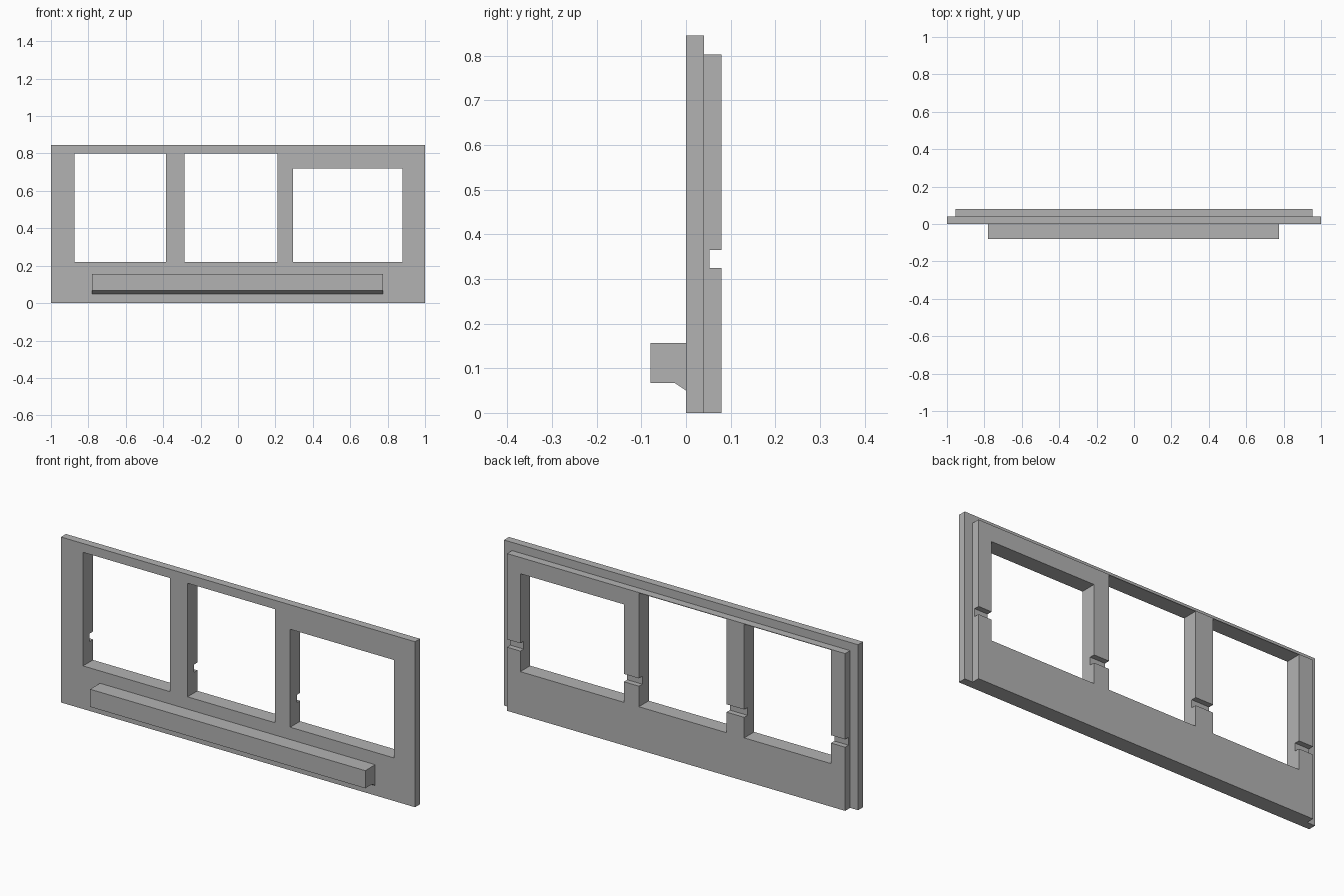
import bpy
import bmesh

if "Cube" in bpy.data.objects:
    bpy.data.objects.remove(bpy.data.objects["Cube"])

grey = bpy.data.materials.new("plain grey")
grey.diffuse_color = (0.45, 0.45, 0.45, 1)
grey.use_nodes = True
grey.node_tree.nodes["Principled BSDF"].inputs["Base Color"].default_value = grey.diffuse_color


def prism(name, profile, x0, x1):
    """Extrude a (y, z) profile along x."""
    bm = bmesh.new()
    face = bm.faces.new([bm.verts.new((x0, y, z)) for y, z in profile])
    ext = bmesh.ops.extrude_face_region(bm, geom=[face])["geom"]
    moved = [v for v in ext if isinstance(v, bmesh.types.BMVert)]
    bmesh.ops.translate(bm, verts=moved, vec=(x1 - x0, 0, 0))
    bmesh.ops.recalc_face_normals(bm, faces=bm.faces)
    mesh = bpy.data.meshes.new(name)
    bm.to_mesh(mesh)
    bm.free()
    mesh.materials.append(grey)
    obj = bpy.data.objects.new(name, mesh)
    bpy.context.collection.objects.link(obj)
    return obj


def box(name, x0, x1, y0, y1, z0, z1):
    return prism(name, [(y0, z0), (y1, z0), (y1, z1), (y0, z1)], x0, x1)


def combine(target, tool, operation):
    """Apply a boolean and discard the tool object."""
    mod = target.modifiers.new(operation.lower(), 'BOOLEAN')
    mod.operation, mod.solver, mod.object = operation, 'EXACT', tool
    bpy.context.view_layer.objects.active = target
    bpy.ops.object.modifier_apply(modifier=mod.name)
    bpy.data.objects.remove(tool)


# Front plate with a smaller stepped plate behind it
panel = box("window_panel", -1, 1, 0, 0.04, 0, 0.845)
combine(panel, box("back_plate", -0.955, 0.955, 0.02, 0.08, 0, 0.803), 'UNION')

# Three window openings: x start, x end, top
for x0, x1, top in [(-0.875, -0.385, 0.8), (-0.285, 0.21, 0.8), (0.295, 0.88, 0.72)]:
    combine(panel, box("opening", x0, x1, -0.1, 0.2, 0.22, top), 'DIFFERENCE')

# Horizontal groove across the back of the uprights
combine(panel, box("groove", -1.1, 1.1, 0.053, 0.2, 0.325, 0.365), 'DIFFERENCE')

# Front ledge with a chamfered underside
prism("front_ledge", [(0, 0.157), (-0.08, 0.157), (-0.08, 0.067),
                      (-0.025, 0.067), (0, 0.05)], -0.78, 0.775)
